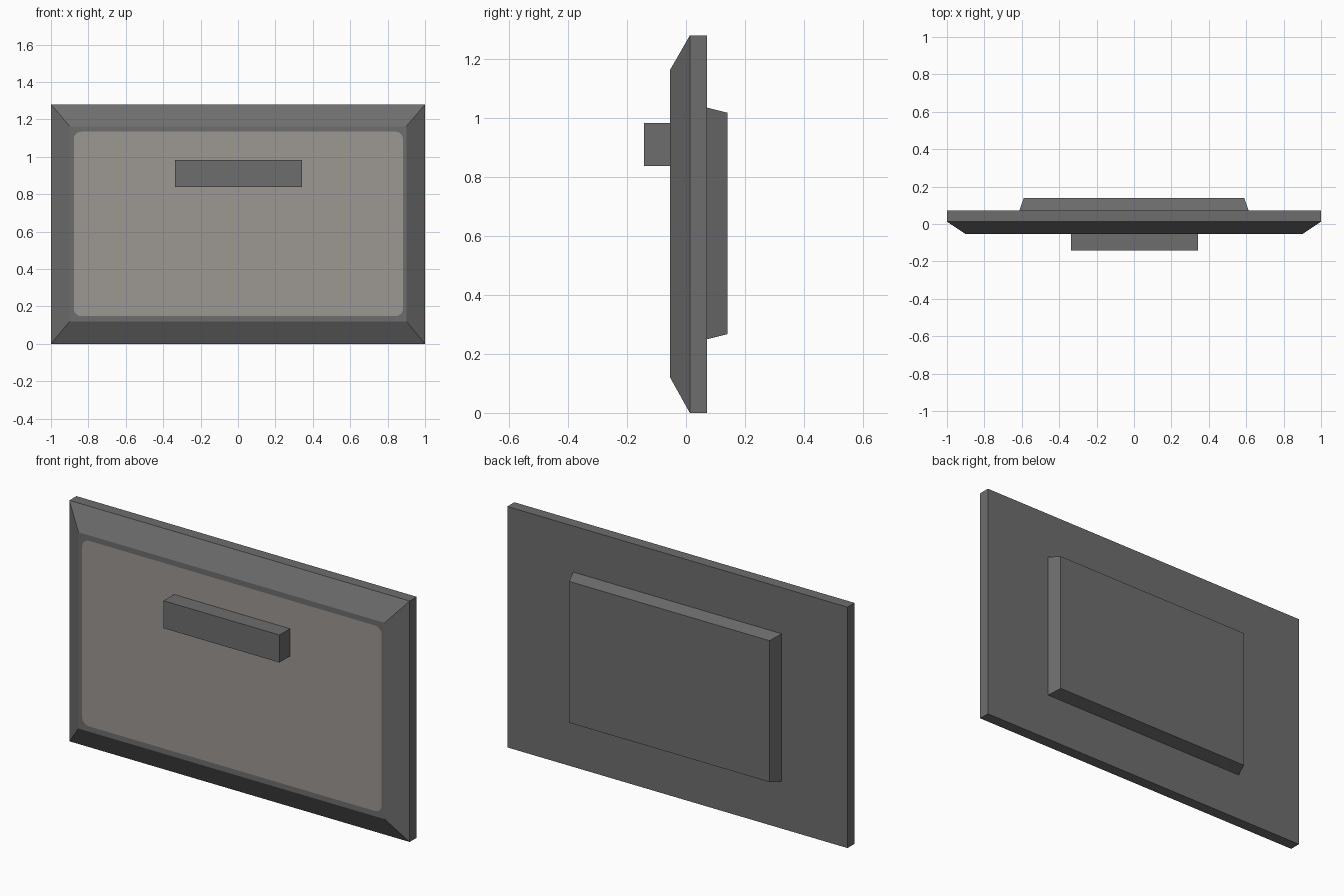
import bpy, bmesh, math

if "Cube" in bpy.data.objects:
    bpy.data.objects.remove(bpy.data.objects["Cube"])


def material(name, rgb):
    m = bpy.data.materials.new(name)
    m.diffuse_color = (*rgb, 1.0)
    m.use_nodes = True
    m.node_tree.nodes["Principled BSDF"].inputs["Base Color"].default_value = m.diffuse_color
    return m


GREY = material("dark grey", (0.155, 0.155, 0.155))
PANEL = material("warm light grey", (0.335, 0.31, 0.29))


def rect(bm, y, x0, x1, z0, z1):
    return [bm.verts.new((x, y, z)) for x, z in ((x0, z0), (x1, z0), (x1, z1), (x0, z1))]


def loft(bm, rings):
    """Join rectangular rings (listed front to back) and cap the last one."""
    for a, b in zip(rings, rings[1:]):
        for i in range(4):
            j = (i + 1) % 4
            bm.faces.new((a[i], a[j], b[j], b[i]))
    bm.faces.new(rings[-1])


def finish(bm, name, mats):
    bmesh.ops.recalc_face_normals(bm, faces=bm.faces)
    me = bpy.data.meshes.new(name)
    bm.to_mesh(me)
    bm.free()
    for m in mats:
        me.materials.append(m)
    ob = bpy.data.objects.new(name, me)
    bpy.context.collection.objects.link(ob)
    return ob


def block(name, front, back):
    bm = bmesh.new()
    rings = [rect(bm, *front), rect(bm, *back)]
    bm.faces.new(rings[0])
    loft(bm, rings)
    finish(bm, name, [GREY])


# Bevelled slab with a flush rounded panel cut into its front face
FRONT = -0.054
bm = bmesh.new()
front = rect(bm, FRONT, -0.9, 0.9, 0.12, 1.163)
loft(bm, [front,
          rect(bm, 0.013, -1, 1, 0, 1.28),
          rect(bm, 0.072, -1, 1, 0, 1.28)])

R, N = 0.04, 6
x0, x1, z0, z1 = -0.878, 0.882, 0.148, 1.134
centres = ((x0 + R, z0 + R), (x1 - R, z0 + R), (x1 - R, z1 - R), (x0 + R, z1 - R))
arcs = []
for i, (cx, cz) in enumerate(centres):
    start = math.pi + i * math.pi / 2
    angles = [start + k * math.pi / 2 / N for k in range(N + 1)]
    arcs.append([bm.verts.new((cx + R * math.cos(a), FRONT, cz + R * math.sin(a)))
                 for a in angles])
for i in range(4):
    j = (i + 1) % 4
    for p, q in zip(arcs[i], arcs[i][1:]):
        bm.faces.new((front[i], q, p))
    bm.faces.new((front[i], front[j], arcs[j][0], arcs[i][-1]))
panel = bm.faces.new([v for arc in arcs for v in arc])
panel.material_index = 1
finish(bm, "bevelled_slab", [GREY, PANEL])

# Handle bar on the front
block("handle_bar", (-0.142, -0.338, 0.343, 0.837, 0.983),
      (FRONT, -0.338, 0.343, 0.837, 0.983))

# Tapered block on the back
block("back_block", (0.072, -0.613, 0.613, 0.25, 1.035),
      (0.14, -0.589, 0.589, 0.267, 1.018))
